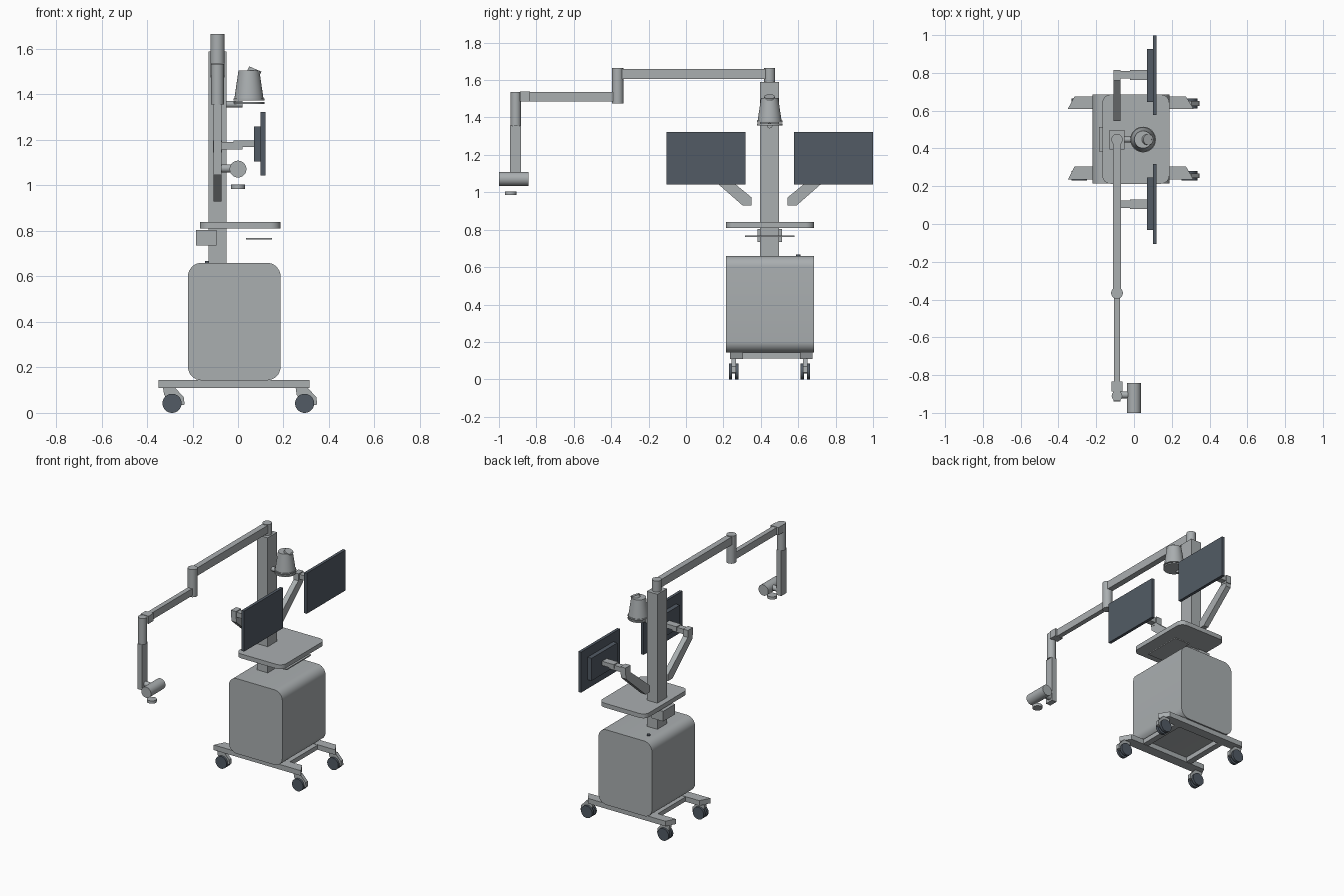
import bpy, bmesh, math
from mathutils import Vector

if "Cube" in bpy.data.objects:
    bpy.data.objects.remove(bpy.data.objects["Cube"])


def material(name, rgb):
    m = bpy.data.materials.new(name)
    m.diffuse_color = (*rgb, 1)
    m.use_nodes = True
    m.node_tree.nodes["Principled BSDF"].inputs["Base Color"].default_value = m.diffuse_color
    return m


GREY = material("light_grey", (0.40, 0.425, 0.435))
DARK = material("dark_slate", (0.085, 0.105, 0.13))


def finish(name, bm, mat, smooth=False):
    bmesh.ops.recalc_face_normals(bm, faces=bm.faces[:])
    me = bpy.data.meshes.new(name)
    bm.to_mesh(me)
    bm.free()
    me.materials.append(mat)
    ob = bpy.data.objects.new(name, me)
    bpy.context.collection.objects.link(ob)
    if smooth:
        bpy.ops.object.select_all(action='DESELECT')
        ob.select_set(True)
        bpy.context.view_layer.objects.active = ob
        bpy.ops.object.shade_smooth_by_angle(angle=math.radians(35))
    return ob


def prism(name, pts, axis, a, b, mat=GREY, smooth=False):
    """Extrude a 2D outline along an axis from a to b."""
    place = {'x': lambda p, t: (t, p[0], p[1]),
             'y': lambda p, t: (p[0], t, p[1]),
             'z': lambda p, t: (p[0], p[1], t)}[axis]
    bm = bmesh.new()
    lo = [bm.verts.new(place(p, a)) for p in pts]
    hi = [bm.verts.new(place(p, b)) for p in pts]
    bm.faces.new(lo)
    bm.faces.new(hi)
    for i in range(len(pts)):
        j = (i + 1) % len(pts)
        bm.faces.new((lo[i], lo[j], hi[j], hi[i]))
    return finish(name, bm, mat, smooth)


def box(name, x0, x1, y0, y1, z0, z1, mat=GREY):
    return prism(name, [(x0, y0), (x1, y0), (x1, y1), (x0, y1)], 'z', z0, z1, mat)


def rounded(u0, u1, v0, v1, r, n=8):
    """Rounded rectangle outline."""
    pts = []
    for k, (u, v) in enumerate([(u1 - r, v1 - r), (u0 + r, v1 - r),
                                (u0 + r, v0 + r), (u1 - r, v0 + r)]):
        for i in range(n + 1):
            t = math.pi / 2 * (k + i / n)
            pts.append((u + r * math.cos(t), v + r * math.sin(t)))
    return pts


def rod(name, p, q, r1, r2=None, mat=GREY, seg=32):
    """Cylinder or cone between two points."""
    p, q = Vector(p), Vector(q)
    bm = bmesh.new()
    bmesh.ops.create_cone(bm, cap_ends=True, segments=seg, radius1=r1,
                          radius2=r1 if r2 is None else r2, depth=(q - p).length)
    rot = (q - p).to_track_quat('Z', 'Y')
    for v in bm.verts:
        v.co = rot @ v.co + (p + q) / 2
    return finish(name, bm, mat, True)


# Wheeled base: two slanted-end rails and two crossbars
for tag, y0, y1 in (("front", 0.235, 0.305), ("rear", 0.61, 0.675)):
    prism(tag + "_base_rail", [(-0.35, y0), (0.315, y0), (0.275, y1), (-0.315, y1)],
          'z', 0.11, 0.145)
for tag, x0 in (("left", -0.21), ("right", 0.14)):
    box(tag + "_base_crossbar", x0, x0 + 0.04, 0.305, 0.61, 0.112, 0.143)

# Casters: twin wheels around a trailing fork
for ytag, y in (("front", 0.255), ("rear", 0.638)):
    for xtag, x in (("left", -0.29), ("right", 0.293)):
        tag = f"{ytag}_{xtag}_caster"
        fork = [(-0.04, 0.112), (0.012, 0.112), (0.052, 0.068), (0.055, 0.036),
                (0, 0.03), (-0.035, 0.08)]
        prism(tag + "_fork", [(x + a, z) for a, z in fork], 'y', y - 0.012, y + 0.012)
        for s in (-1, 1):
            rod(tag + "_wheel", (x, y + s * 0.008, 0.042), (x, y + s * 0.026, 0.042),
                0.042, mat=DARK)

# Cabinet, button and column
prism("cabinet", rounded(-0.22, 0.187, 0.143, 0.66, 0.06), 'y', 0.215, 0.685, smooth=True)
rod("cabinet_button", (-0.135, 0.6, 0.655), (-0.135, 0.6, 0.668), 0.011, mat=DARK)
box("column", -0.13, -0.05, 0.395, 0.497, 0.655, 1.59)

# Worktop, its bracket and the thin keyboard shelf
prism("worktop", rounded(-0.168, 0.187, 0.213, 0.685, 0.045), 'z', 0.81, 0.84, smooth=True)
box("worktop_bracket", -0.185, -0.095, 0.383, 0.513, 0.735, 0.805)
box("keyboard_shelf", 0.035, 0.15, 0.315, 0.58, 0.762, 0.77)

# Overhead jointed arm
AX = -0.09
rod("shoulder_joint", (AX, 0.447, 1.535), (AX, 0.447, 1.665), 0.03)
box("upper_arm", AX - 0.02, AX + 0.02, -0.365, 0.447, 1.605, 1.66)
rod("elbow_joint", (AX, -0.365, 1.475), (AX, -0.365, 1.665), 0.031)
box("forearm", AX - 0.016, AX + 0.016, -0.87, -0.365, 1.486, 1.535)
box("wrist_block", AX - 0.03, AX + 0.03, -0.888, -0.835, 1.485, 1.538)
rod("wrist_joint", (AX, -0.91, 1.355), (AX, -0.91, 1.535), 0.028)
box("drop_arm", AX - 0.018, AX + 0.018, -0.941, -0.882, 1.045, 1.357)

# Scanner head hanging from the arm
rod("head_link", (AX, -0.905, 1.075), (0, -0.905, 1.075), 0.018)
rod("head_barrel", (0, -1.0, 1.072), (0, -0.842, 1.072), 0.037)
rod("head_pad", (0, -0.938, 0.985), (0, -0.938, 1.004), 0.031)

# Lamp on a short bracket
LX, LY = 0.048, 0.447
rod("lamp_bracket", (-0.06, LY, 1.357), (0.02, LY, 1.357), 0.015)
rod("lamp_shade", (LX, LY, 1.382), (LX, LY, 1.505), 0.064, 0.046)
rod("lamp_rim", (LX, LY, 1.374), (LX, LY, 1.383), 0.068)
rod("lamp_disc", (LX, LY, 1.358), (LX, LY, 1.367), 0.068)
rod("lamp_knob", (0.035, LY, 1.42), (0.076, LY, 1.512), 0.029)

# Two screens, mirrored on either side of the column
for tag, s in (("left", -1), ("right", 1)):
    def span(d0, d1):
        return sorted((0.447 + s * d0, 0.447 + s * d1))
    outline = [(0.097, 0.93), (0.145, 0.93), (0.362, 1.12), (0.362, 1.19),
               (0.097, 0.973)]
    prism(tag + "_screen_arm", [(0.447 + s * d, z) for d, z in outline], 'x',
          AX - 0.018, AX + 0.018)
    box(tag + "_arm_block", AX - 0.019, AX + 0.019, *span(0.312, 0.367), 1.145, 1.197)
    box(tag + "_screen_link", AX, 0.02, *span(0.322, 0.362), 1.157, 1.191)
    box(tag + "_screen_joint", -0.02, 0.071, *span(0.316, 0.367), 1.168, 1.197)
    box(tag + "_screen_back", 0.07, 0.102, *span(0.2, 0.48), 1.105, 1.26, DARK)
    box(tag + "_screen_panel", 0.1, 0.12, *span(0.13, 0.552), 1.043, 1.322, DARK)
